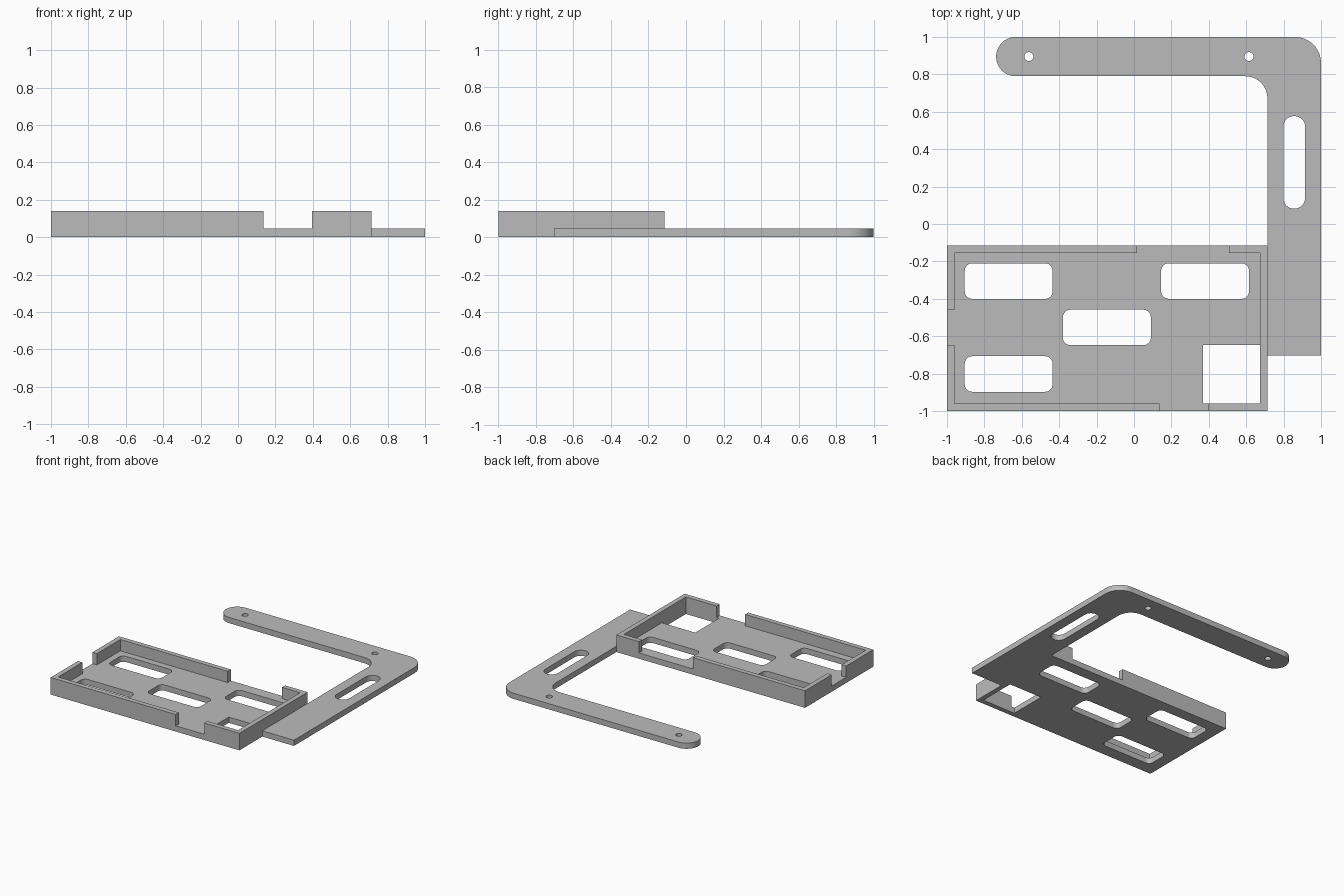
import bpy, bmesh, math

cube = bpy.data.objects.get("Cube")
if cube:
    bpy.data.objects.remove(cube)

grey = bpy.data.materials.new("plain grey")
grey.use_nodes = True
GREY = (0.5, 0.5, 0.5, 1)
grey.diffuse_color = GREY
grey.node_tree.nodes["Principled BSDF"].inputs["Base Color"].default_value = GREY

FLOOR, TOP = 0.047, 0.14      # plate thickness, wall height
WALL = 0.04
LEFT, RIGHT, FRONT, BACK = -1.0, 0.713, -1.0, -0.115   # tray bounds


def arc(cx, cy, r, start, end, steps=16):
    """Points along an arc, angles in degrees."""
    return [(cx + r * math.cos(math.radians(start + (end - start) * i / steps)),
             cy + r * math.sin(math.radians(start + (end - start) * i / steps)))
            for i in range(steps + 1)]


def rounded(x0, x1, y0, y1, r):
    """Rectangle outline with rounded corners."""
    r = min(r, (x1 - x0) / 2 - 0.001, (y1 - y0) / 2 - 0.001)
    corners = [(x1 - r, y1 - r), (x0 + r, y1 - r), (x0 + r, y0 + r), (x1 - r, y0 + r)]
    return [p for i, (cx, cy) in enumerate(corners)
            for p in arc(cx, cy, r, i * 90, i * 90 + 90, 8)]


def slab(name, loops, z0, z1):
    """Extrude an outline, with further loops as through holes."""
    bm = bmesh.new()
    for loop in loops:
        vs = [bm.verts.new((x, y, z0)) for x, y in loop]
        for a, b in zip(vs, vs[1:] + vs[:1]):
            bm.edges.new((a, b))
    bmesh.ops.triangle_fill(bm, use_beauty=True, edges=bm.edges[:], normal=(0, 0, 1))
    out = bmesh.ops.extrude_face_region(bm, geom=bm.faces[:], use_keep_orig=True)
    top = [v for v in out["geom"] if isinstance(v, bmesh.types.BMVert)]
    bmesh.ops.translate(bm, verts=top, vec=(0, 0, z1 - z0))
    bmesh.ops.recalc_face_normals(bm, faces=bm.faces[:])
    mesh = bpy.data.meshes.new(name)
    bm.to_mesh(mesh)
    bm.free()
    mesh.materials.append(grey)
    obj = bpy.data.objects.new(name, mesh)
    bpy.context.collection.objects.link(obj)
    bpy.ops.object.select_all(action="DESELECT")
    obj.select_set(True)
    bpy.context.view_layer.objects.active = obj
    bpy.ops.object.shade_smooth_by_angle(angle=math.radians(30))


# Base plate: tray floor and the hooked arm in one outline
outline = [(LEFT, FRONT), (RIGHT, FRONT), (RIGHT, -0.703), (1, -0.703)]
outline += arc(0.86, 0.86, 0.14, 0, 90)
outline += arc(-0.632, 0.895, 0.105, 90, 270, 32)
outline += arc(0.595, 0.672, 0.118, 90, 0)
outline += [(RIGHT, BACK), (LEFT, BACK)]

# Vent windows, corner opening, arm slot and screw holes
holes = [rounded(x, x + 0.47, y, y + 0.19, 0.04)
         for x, y in [(-0.905, -0.4), (0.145, -0.4), (-0.38, -0.648), (-0.905, -0.897)]]
hx, hy = RIGHT - WALL, FRONT + WALL
holes.append([(0.37, hy), (hx, hy), (hx, -0.648), (0.37, -0.648)])
holes.append(rounded(0.798, 0.915, 0.082, 0.577, 0.06))
holes += [arc(x, 0.895, 0.024, 0, 345, 23) for x in (-0.562, 0.615)]
slab("base_plate", [outline] + holes, 0, FLOOR)


# Tray walls, leaving gaps on the left, back and front
def corner_wall(name, y_corner, y_end, x_end, inward):
    yi = y_corner + inward * WALL
    slab(name, [[(LEFT, y_end), (LEFT, y_corner), (x_end, y_corner), (x_end, yi),
                 (LEFT + WALL, yi), (LEFT + WALL, y_end)]], FLOOR, TOP)


corner_wall("back_corner_wall", BACK, -0.46, 0.015, -1)
corner_wall("front_corner_wall", FRONT, -0.648, 0.135, 1)
bx, fx = 0.507, 0.395
slab("side_wall", [[(fx, FRONT), (RIGHT, FRONT), (RIGHT, BACK), (bx, BACK),
                    (bx, BACK - WALL), (hx, BACK - WALL), (hx, hy), (fx, hy)]], FLOOR, TOP)
